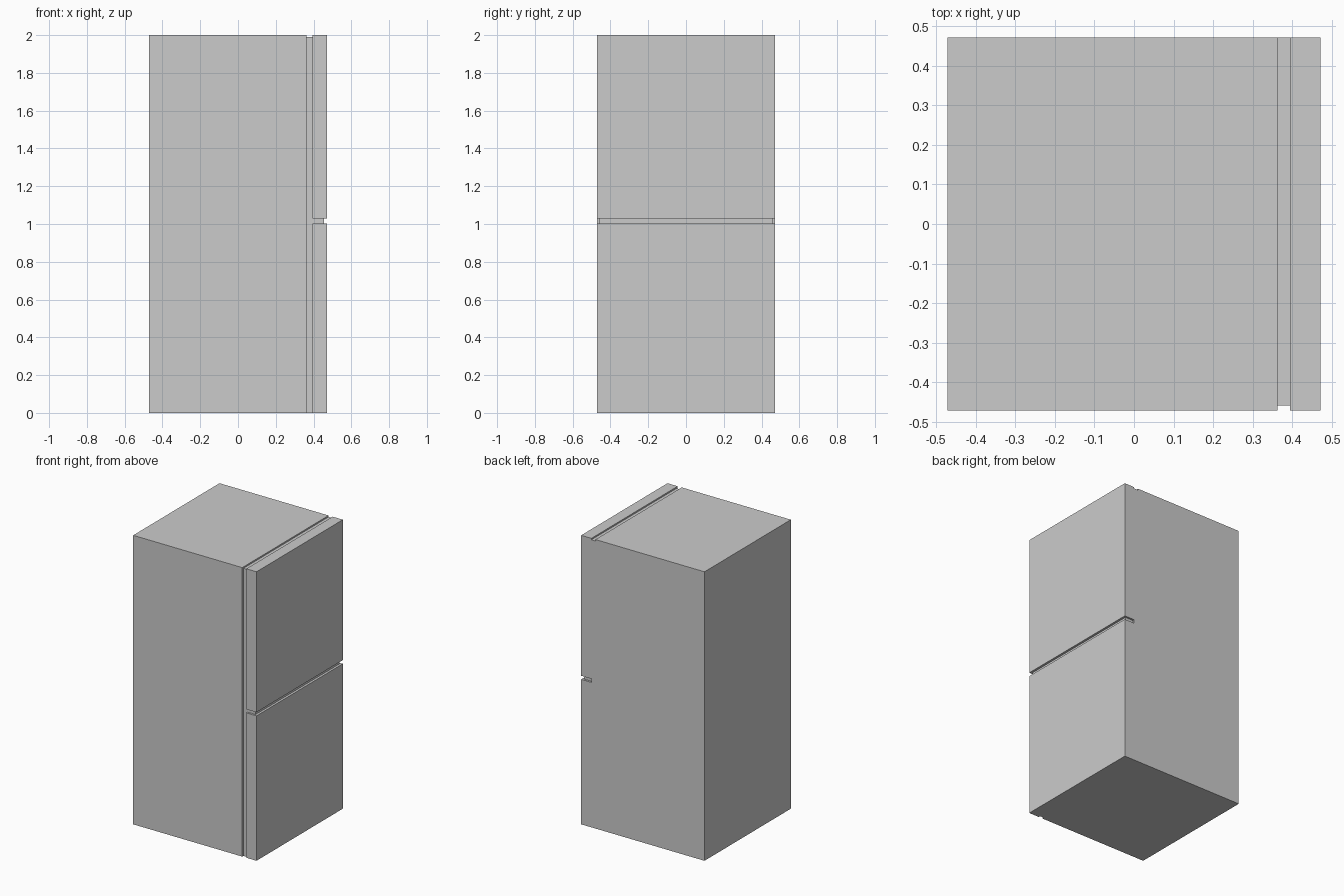
import bpy

if "Cube" in bpy.data.objects:
    bpy.data.objects.remove(bpy.data.objects["Cube"])

W = 0.472              # half width and half depth
G0, G1 = 0.363, 0.394  # seam between cabinet and doors (x)
Z0, Z1 = 1.003, 1.028  # gap between the two doors (z)
D = 0.013              # groove depth


def box(name, lo, hi):
    bpy.ops.mesh.primitive_cube_add(size=1, location=[(a + b) / 2 for a, b in zip(lo, hi)])
    ob = bpy.context.object
    ob.name = name
    ob.scale = [b - a for a, b in zip(lo, hi)]
    bpy.ops.object.transform_apply(location=False, rotation=False, scale=True)
    return ob


# Refrigerator cabinet with its doors
body = box("refrigerator_body", (-W, -W, 0), (W, W, 2))

# Grooves: cabinet seam along the top and the -y side, door gap round three sides
E = 0.1
grooves = [
    box("seam_top_cutter", (G0, -W - E, 1.99), (G1, W + E, 2 + E)),
    box("seam_side_cutter", (G0, -W - E, -E), (G1, -W + D, 2 + E)),
    box("gap_front_cutter", (W - 0.016, -W - E, Z0), (W + E, W + E, Z1)),
]
for s in (-1, 1):
    y0, y1 = sorted((s * (W - D), s * (W + E)))
    grooves.append(box("gap_side_cutter", (G1, y0, Z0), (W + E, y1, Z1)))

# Cut each groove, then drop its cutter
for cutter in grooves:
    cutter.hide_render = True
    mod = body.modifiers.new("groove", 'BOOLEAN')
    mod.operation = 'DIFFERENCE'
    mod.solver = 'EXACT'
    mod.object = cutter
    bpy.context.view_layer.objects.active = body
    bpy.ops.object.modifier_apply(modifier=mod.name)
    bpy.data.objects.remove(cutter, do_unlink=True)
